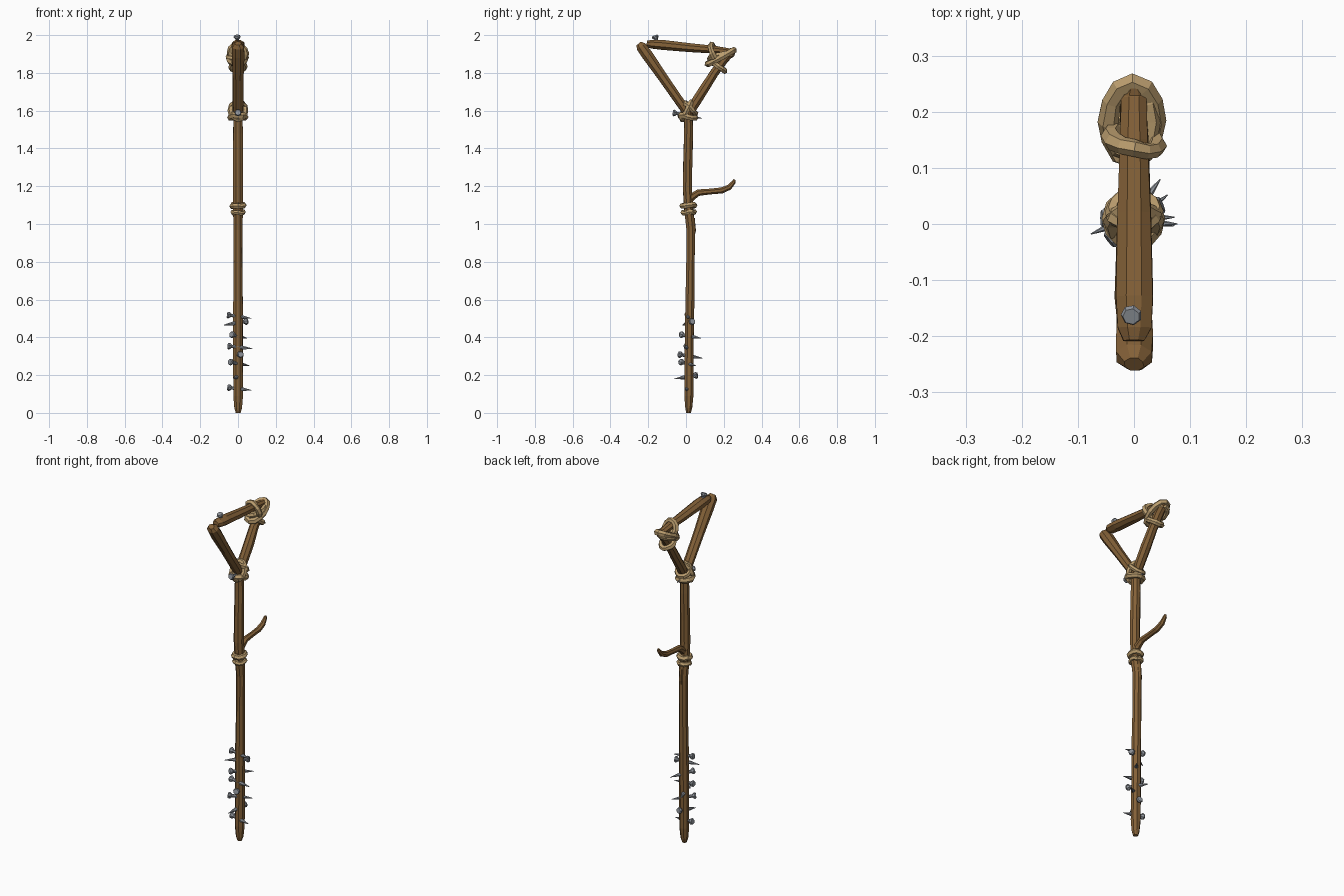
import bpy, bmesh, math, random
from mathutils import Vector

if "Cube" in bpy.data.objects:
    bpy.data.objects.remove(bpy.data.objects["Cube"])

random.seed(4)


def material(name, rgb):
    m = bpy.data.materials.new(name)
    m.diffuse_color = (*rgb, 1)
    m.use_nodes = True
    m.node_tree.nodes["Principled BSDF"].inputs["Base Color"].default_value = m.diffuse_color
    return m


WOOD = material("brown wood", (0.235, 0.122, 0.04))
ROPE = material("tan rope", (0.49, 0.335, 0.155))
IRON = material("grey iron", (0.28, 0.30, 0.33))


def tube(name, pts, radii, mat, ref=(1, 0, 0), sides=8, closed=False, wide=1.0, jitter=0.0):
    """Flat-faced tube along pts; ref fixes the first cross-section axis."""
    pts = [Vector(p) for p in pts]
    n = len(pts)
    ref = Vector(ref).normalized()
    bm = bmesh.new()
    rings = []
    for i, p in enumerate(pts):
        a = pts[(i - 1) % n] if closed else pts[max(i - 1, 0)]
        b = pts[(i + 1) % n] if closed else pts[min(i + 1, n - 1)]
        t = (b - a).normalized()
        u = (ref - t * ref.dot(t)).normalized()
        v = t.cross(u)
        ring = []
        for k in range(sides):
            ang = 2 * math.pi * (k + 0.5) / sides
            r = radii[i] + random.uniform(-jitter, jitter)
            ring.append(bm.verts.new(p + u * math.cos(ang) * r * wide + v * math.sin(ang) * r))
        rings.append(ring)
    for i in range(n if closed else n - 1):
        r0, r1 = rings[i], rings[(i + 1) % n]
        for k in range(sides):
            j = (k + 1) % sides
            bm.faces.new((r0[k], r0[j], r1[j], r1[k]))
    if not closed:
        bm.faces.new(rings[0][::-1])
        bm.faces.new(rings[-1])
    bmesh.ops.recalc_face_normals(bm, faces=bm.faces[:])
    me = bpy.data.meshes.new(name)
    bm.to_mesh(me)
    bm.free()
    me.materials.append(mat)
    ob = bpy.data.objects.new(name, me)
    bpy.context.collection.objects.link(ob)
    return ob


def rope_loop(name, low, high, half_x, r=0.014, x=0.0, skew=0.0):
    """Loop spanning low..high (y, z) in side view, half_x wide; skew tilts it sideways."""
    lo, hi = Vector((x, *low)), Vector((x, *high))
    c, h = (lo + hi) / 2, (hi - lo) / 2
    normal = Vector((1, 0, 0)).cross(h).normalized()
    n = 12
    pts, rad = [], []
    for i in range(n):
        a = 2 * math.pi * i / n
        pts.append(c + h * math.cos(a) + Vector((half_x * math.sin(a), 0, 0))
                   + normal * (skew * math.sin(a) + random.uniform(-0.004, 0.004)))
        rad.append(r * random.uniform(0.9, 1.12))
    tube(name, pts, rad, ROPE, ref=normal, sides=6, closed=True)


def nail(name, head, tip):
    """Nail with a disc head, a collar and a long point."""
    h, t = Vector(head), Vector(tip)
    d = (t - h).normalized()
    length = (t - h).length
    stops = [0, 0.008, 0.014, 0.022, length * 0.6, length]
    ref = (0, 0, 1) if abs(d.z) < 0.8 else (1, 0, 0)
    tube(name, [h + d * s for s in stops], [0.015, 0.019, 0.016, 0.009, 0.0105, 0.001],
         IRON, ref=ref, sides=7)


# Long crooked pole
tube("pole",
     [(0, .014, 0), (0, .014, .025), (0, .015, .09), (0, .016, .3), (0, .02, .55), (0, .024, .8),
      (0, .026, .97), (0, .016, 1.06), (0, .008, 1.18), (0, .01, 1.32), (0, .014, 1.48),
      (0, .013, 1.6)],
     [.013, .02, .0255, .0255, .0245, .0235, .024, .026, .026, .0255, .025, .024],
     WOOD, wide=1.08, jitter=.0015)
tube("pole_splinter", [(0, .042, .94), (0, .044, .965), (0, .036, 1.03)], [.005, .009, .011],
     WOOD, sides=5)

# Curved side twig
tube("side_twig",
     [(0, .0, 1.10), (0, .03, 1.142), (0, .065, 1.166), (0, .13, 1.172), (0, .19, 1.178),
      (0, .23, 1.195), (0, .253, 1.222), (0, .258, 1.235)],
     [.018, .02, .018, .0155, .0165, .015, .011, .006], WOOD, sides=7)

# Triangular head made of three sticks
tube("left_arm",
     [(0, .02, 1.565), (0, -.02, 1.63), (0, -.12, 1.772), (0, -.205, 1.895), (0, -.237, 1.94),
      (0, -.25, 1.956)],
     [.02, .026, .027, .032, .030, .016], WOOD, wide=1.12, jitter=.0015)
tube("right_arm",
     [(0, .01, 1.57), (0, .045, 1.635), (0, .1, 1.72), (0, .15, 1.80), (0, .2, 1.87),
      (0, .24, 1.913), (0, .252, 1.924)],
     [.02, .027, .027, .025, .025, .023, .014], WOOD, wide=1.05, jitter=.0015)
tube("top_bar",
     [(0, -.208, 1.955), (0, -.185, 1.953), (0, -.13, 1.949), (0, .02, 1.934), (0, .15, 1.923),
      (0, .225, 1.914), (0, .24, 1.912)],
     [.016, .025, .028, .0245, .021, .018, .012], WOOD, wide=1.28, jitter=.0015)

# Rope bindings
rope_loop("middle_binding_lower", (-.015, 1.058), (.045, 1.062), .028, .013)
rope_loop("middle_binding_upper", (-.02, 1.095), (.044, 1.1), .03, .015)
rope_loop("fork_binding_flat", (-.03, 1.575), (.05, 1.56), .039, .017)
rope_loop("fork_binding_rising", (-.022, 1.555), (.028, 1.648), .039, .015)
rope_loop("fork_binding_crossing", (.05, 1.585), (-.005, 1.642), .039, .014)
rope_loop("corner_binding_bar", (.165, 1.865), (.135, 1.95), .042, .016, skew=.01)
rope_loop("corner_binding_long", (.115, 1.845), (.252, 1.92), .043, .017, x=-.003)
rope_loop("corner_binding_second", (.125, 1.88), (.245, 1.9), .04, .015, x=-.008, skew=.01)
rope_loop("corner_binding_arm", (.135, 1.855), (.205, 1.81), .036, .015)

# Nails driven through the lower pole, the fork and the top bar
NAILS = [
    ((-.058, .01, .52), (.072, .012, .50)),
    ((.05, .035, .485), (-.077, -.018, .465)),
    ((-.035, -.03, .415), (.047, .08, .395)),
    ((-.055, .005, .355), (.077, .0, .34)),
    ((.015, -.04, .31), (-.025, .088, .29)),
    ((-.045, -.03, .27), (.06, .052, .25)),
    ((.008, .06, .20), (-.022, -.062, .18)),
    ((-.055, .015, .135), (.072, -.003, .12)),
    ((0, -.07, 1.59), (0, .085, 1.56)),
    ((-.005, -.165, 1.998), (0, -.14, 1.925)),
]
for i, (head, tip) in enumerate(NAILS):
    nail(f"nail_{i + 1}", head, tip)
